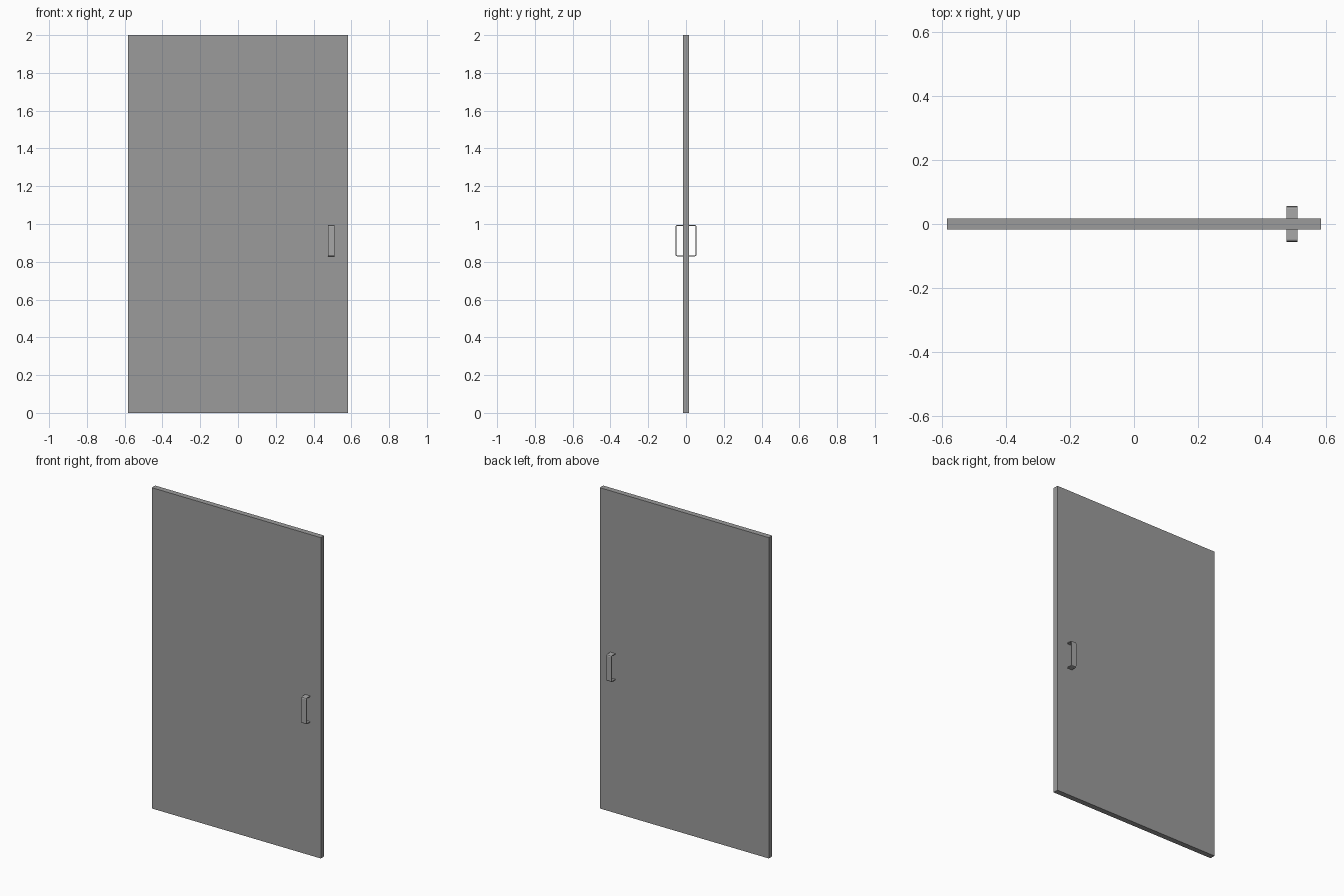
import bpy, bmesh

if "Cube" in bpy.data.objects:
    bpy.data.objects.remove(bpy.data.objects["Cube"])

HALF_W, HALF_T, HEIGHT = 0.583, 0.017, 2.0
HX0, HX1 = 0.476, 0.510          # handle strap width range
HZ0, HZ1 = 0.829, 0.994          # handle bottom and top
REACH, STRAP = 0.056, 0.005      # handle reach from centre, strap thickness


def grey(name, value):
    mat = bpy.data.materials.new(name)
    mat.diffuse_color = (value, value, value, 1)
    mat.use_nodes = True
    mat.node_tree.nodes["Principled BSDF"].inputs["Base Color"].default_value = mat.diffuse_color
    return mat


def finish(name, bm, mat):
    bmesh.ops.recalc_face_normals(bm, faces=bm.faces)
    mesh = bpy.data.meshes.new(name)
    bm.to_mesh(mesh)
    bm.free()
    mesh.materials.append(mat)
    obj = bpy.data.objects.new(name, mesh)
    bpy.context.collection.objects.link(obj)
    return obj


def outline(inset, chamfer):
    # Bracket outline in (y, z), from the door face around and back
    y, z0, z1 = REACH - inset, HZ0 + inset, HZ1 - inset
    c = chamfer
    k = c * 0.3
    return [(HALF_T, z0), (y - c, z0), (y - k, z0 + k), (y, z0 + c),
            (y, z1 - c), (y - k, z1 - k), (y - c, z1), (HALF_T, z1)]


def handle(name, side, mat):
    bm = bmesh.new()
    profile = outline(0, 0.008) + outline(STRAP, 0.004)[::-1]
    face = bm.faces.new([bm.verts.new((HX0, side * y, z)) for y, z in profile])
    geo = bmesh.ops.extrude_face_region(bm, geom=[face])["geom"]
    moved = [v for v in geo if isinstance(v, bmesh.types.BMVert)]
    bmesh.ops.translate(bm, vec=(HX1 - HX0, 0, 0), verts=moved)
    return finish(name, bm, mat)


# Door slab
bm = bmesh.new()
bmesh.ops.create_cube(bm, size=1)
bmesh.ops.scale(bm, vec=(2 * HALF_W, 2 * HALF_T, HEIGHT), verts=bm.verts)
bmesh.ops.translate(bm, vec=(0, 0, HEIGHT / 2), verts=bm.verts)
finish("door_panel", bm, grey("dark_grey", 0.33))

# Pull handles on both faces
handle_grey = grey("handle_grey", 0.39)
handle("front_handle", -1, handle_grey)
handle("back_handle", 1, handle_grey)
